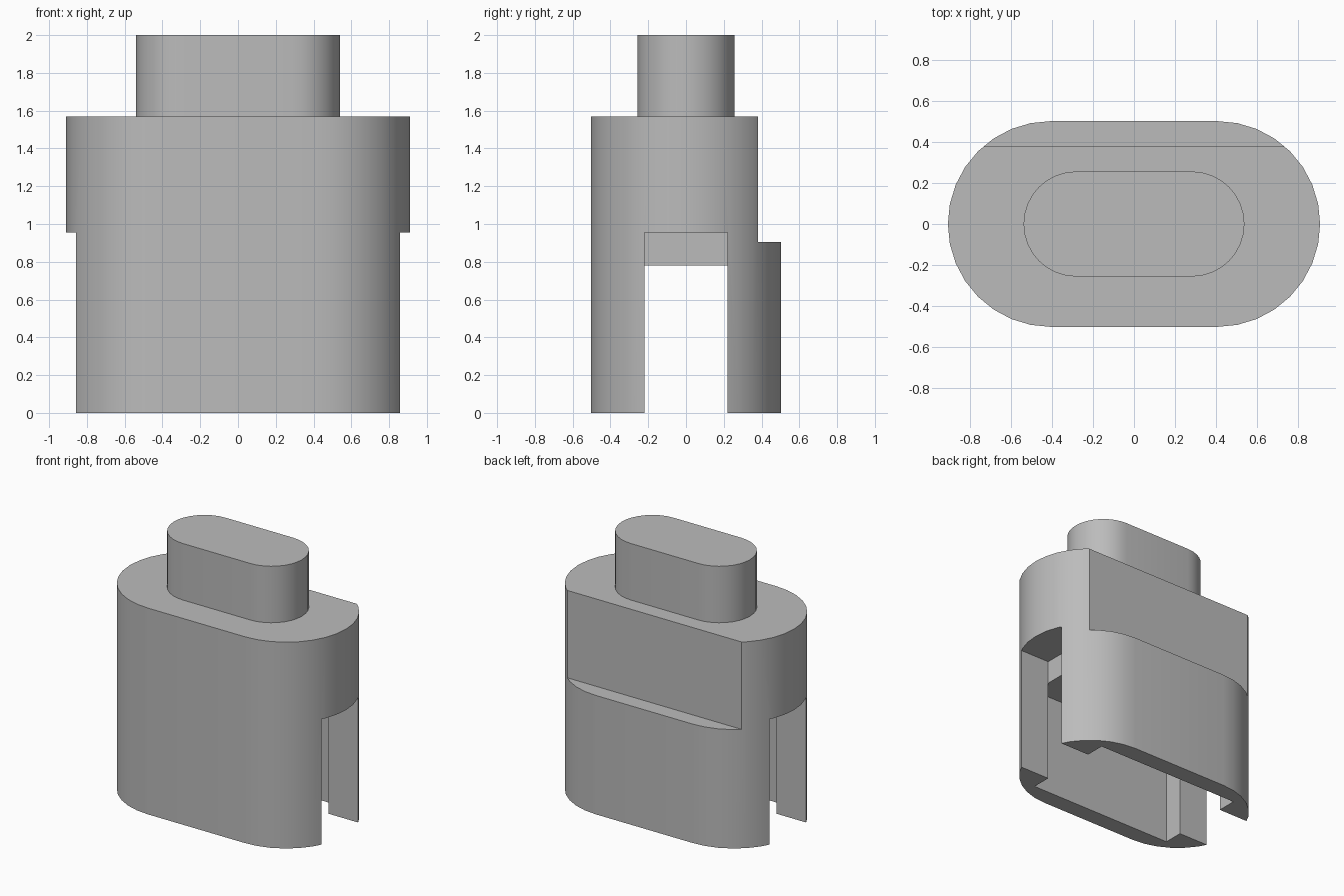
import bpy, bmesh, math

cube = bpy.data.objects.get("Cube")
if cube:
    bpy.data.objects.remove(cube, do_unlink=True)

grey = bpy.data.materials.new("plain grey")
grey.use_nodes = True
GREY = (0.5, 0.5, 0.5, 1)
grey.diffuse_color = GREY
grey.node_tree.nodes["Principled BSDF"].inputs["Base Color"].default_value = GREY


def stadium(half_x, radius, steps=16):
    """Outline of two half circles joined by straight sides."""
    points = []
    for side in (1, -1):
        for i in range(steps + 1):
            a = -math.pi / 2 + math.pi * i / steps
            points.append((side * (half_x - radius + radius * math.cos(a)),
                           side * radius * math.sin(a)))
    return points


def box(x0, x1, y0, y1):
    return [(x0, y0), (x1, y0), (x1, y1), (x0, y1)]


def extrude(name, outline, z0, z1):
    """Closed upright prism over an outline."""
    bm = bmesh.new()
    base = bm.faces.new([bm.verts.new((x, y, z0)) for x, y in outline])
    top = bmesh.ops.extrude_face_region(bm, geom=[base])["geom"]
    bmesh.ops.translate(bm, vec=(0, 0, z1 - z0),
                        verts=[g for g in top if isinstance(g, bmesh.types.BMVert)])
    bmesh.ops.recalc_face_normals(bm, faces=bm.faces)
    mesh = bpy.data.meshes.new(name)
    bm.to_mesh(mesh)
    bm.free()
    mesh.materials.append(grey)
    obj = bpy.data.objects.new(name, mesh)
    bpy.context.collection.objects.link(obj)
    return obj


def cut(target, cutter):
    mod = target.modifiers.new(cutter.name, "BOOLEAN")
    mod.operation, mod.solver, mod.object = "DIFFERENCE", "EXACT", cutter
    bpy.context.view_layer.objects.active = target
    bpy.ops.object.modifier_apply(modifier=mod.name)
    bpy.data.objects.remove(cutter, do_unlink=True)


# Main housing and the smaller boss on top
body = extrude("body", stadium(0.91, 0.503), 0, 1.57)
boss = extrude("top_boss", stadium(0.54, 0.257), 1.57, 2)

# Flat on the upper back, inner cavity, and taller slots at both ends
cut(body, extrude("back_flat", box(-1, 1, 0.38, 1), 0.905, 1.7))
cut(body, extrude("cavity", box(-0.61, 0.61, -0.37, 0.37), -0.1, 0.78))
for side in (1, -1):
    ends = sorted((side * 0.61, side * 1.1))
    cut(body, extrude("end_slot", box(*ends, -0.22, 0.22), -0.1, 0.955))

# Smooth walls with sharp rims
for obj in (body, boss):
    bpy.ops.object.select_all(action="DESELECT")
    obj.select_set(True)
    bpy.context.view_layer.objects.active = obj
    bpy.ops.object.shade_smooth_by_angle(angle=math.radians(30))
